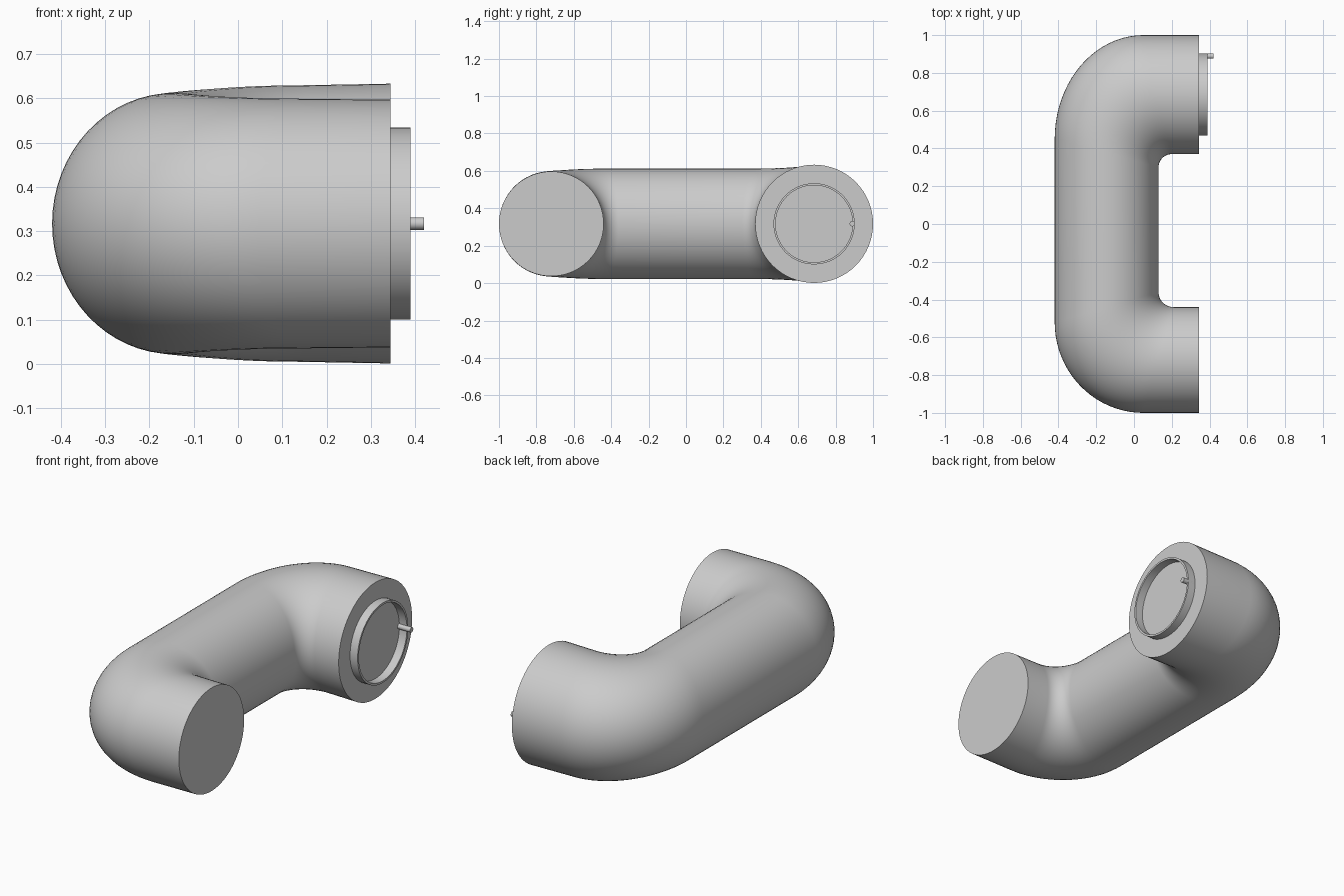
import bpy, bmesh
from math import sin, cos, pi

if "Cube" in bpy.data.objects:
    bpy.data.objects.remove(bpy.data.objects["Cube"])

ZC = 0.317      # height of the pipe axis
END_X = 0.345   # plane of both open ends
SIDES = 64


def finish(name, bm, angle=0.6):
    bmesh.ops.recalc_face_normals(bm, faces=bm.faces[:])
    mesh = bpy.data.meshes.new(name)
    bm.to_mesh(mesh)
    bm.free()
    obj = bpy.data.objects.new(name, mesh)
    bpy.context.collection.objects.link(obj)
    bpy.ops.object.select_all(action='DESELECT')
    obj.select_set(True)
    bpy.context.view_layer.objects.active = obj
    bpy.ops.object.shade_smooth_by_angle(angle=angle)
    return obj


def bridge(bm, a, b):
    n = len(a)
    for i in range(n):
        j = (i + 1) % n
        bm.faces.new((a[i], a[j], b[j], b[i]))


def arc(center, semi, t):
    return (center[0] - semi[0] * cos(t), center[1] + semi[1] * sin(t))


def bend(inner_c, inner_s, outer_c, outer_s, rz_mid, rz_end, steps=20):
    """Sections (inner point, outer point, vertical radius) from middle to end."""
    out = []
    for k in range(steps + 1):
        f = k / steps
        t = f * pi / 2
        ease = f * f * (3 - 2 * f)
        out.append((arc(inner_c, inner_s, t), arc(outer_c, outer_s, t),
                    rz_mid + (rz_end - rz_mid) * ease))
    return out


# Pipe body: elliptical sections spanning the inner and outer outlines
large = bend((0.20, 0.30), (0.07, 0.07), (0.05, 0.45), (0.47, 0.55), 0.295, 0.312)
small = bend((0.21, -0.36), (0.08, -0.08), (0.05, -0.52), (0.47, -0.48), 0.295, 0.282)
sections = [((END_X, -0.44), (END_X, -1.0), 0.28)]
sections += small[::-1] + large
sections.append(((END_X, 0.37), (END_X, 1.0), 0.316))

bm = bmesh.new()
rings = []
for (ix, iy), (ox, oy), rz in sections:
    ring = []
    for i in range(SIDES):
        a = 2 * pi * i / SIDES
        c = cos(a) / 2
        ring.append(bm.verts.new(((ix + ox) / 2 + (ix - ox) * c,
                                  (iy + oy) / 2 + (iy - oy) * c,
                                  ZC + rz * sin(a))))
    rings.append(ring)
for a, b in zip(rings, rings[1:]):
    bridge(bm, a, b)
bm.faces.new(rings[0])
bm.faces.new(rings[-1])
finish("pipe_body", bm)


def turned(name, y, profile, sides, closed):
    """Revolve (x, radius) points about an axis along x."""
    bm = bmesh.new()
    loops = [[bm.verts.new((x, y + r * cos(2 * pi * i / sides),
                            ZC + r * sin(2 * pi * i / sides)))
              for i in range(sides)] for x, r in profile]
    for a, b in zip(loops, loops[1:]):
        bridge(bm, a, b)
    if closed:
        bridge(bm, loops[-1], loops[0])
    else:
        bm.faces.new(loops[0])
        bm.faces.new(loops[-1])
    return finish(name, bm)


# Raised collar on the large end
turned("collar_ring", 0.685,
       [(END_X - 0.005, 0.217), (0.39, 0.217), (0.39, 0.206), (END_X - 0.005, 0.206)],
       SIDES, True)
# Small locating peg on the collar
turned("locating_peg", 0.889, [(END_X - 0.005, 0.014), (0.42, 0.014)], 24, False)
